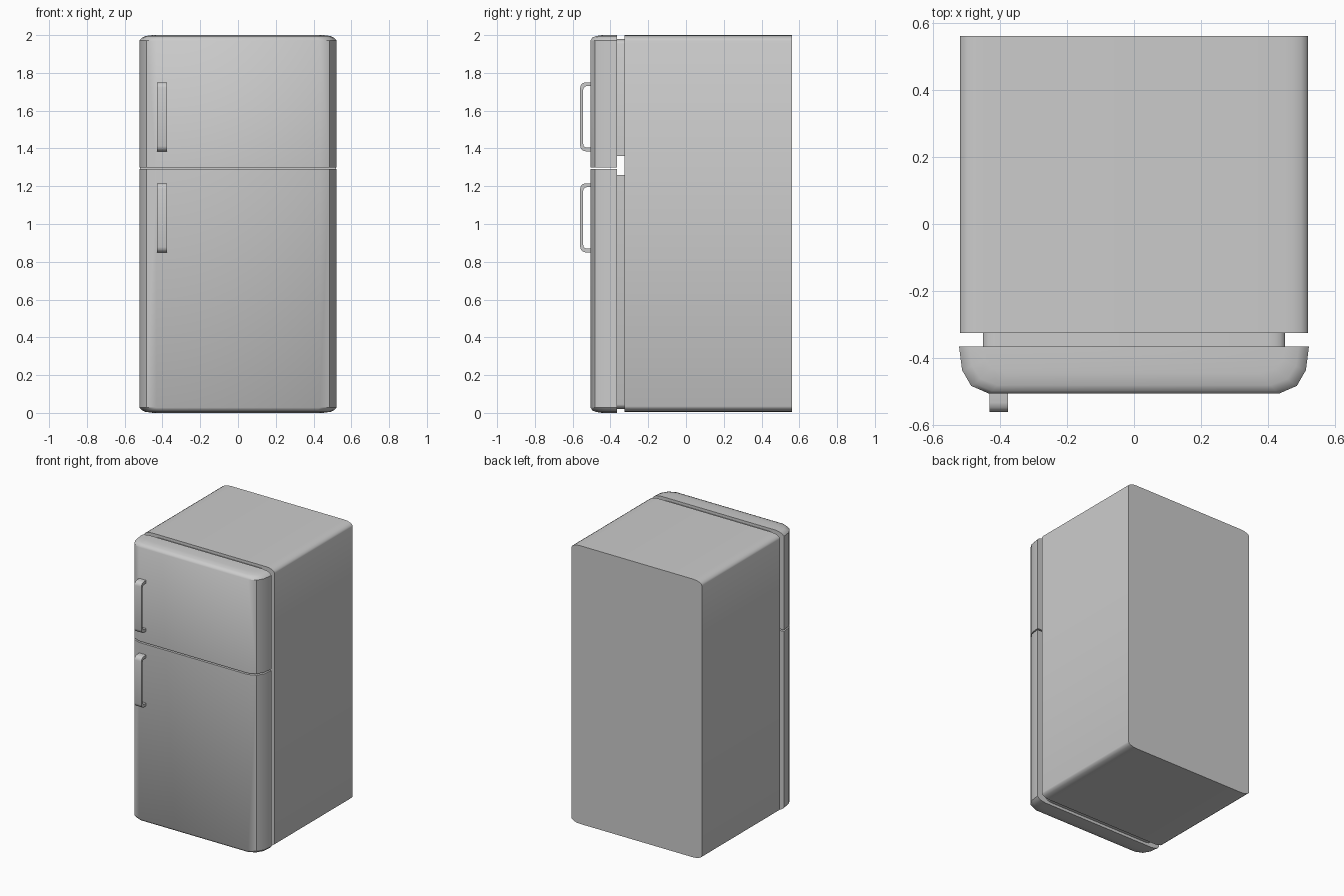
import bpy, bmesh
from math import sin, cos, pi, radians

if "Cube" in bpy.data.objects:
    bpy.data.objects.remove(bpy.data.objects["Cube"])


def finish(name, bm):
    bmesh.ops.recalc_face_normals(bm, faces=bm.faces)
    me = bpy.data.meshes.new(name)
    bm.to_mesh(me)
    bm.free()
    ob = bpy.data.objects.new(name, me)
    bpy.context.collection.objects.link(ob)
    bpy.ops.object.select_all(action='DESELECT')
    ob.select_set(True)
    bpy.context.view_layer.objects.active = ob
    bpy.ops.object.shade_smooth_by_angle(angle=radians(35))
    return ob


def loft(name, rings):
    """Skin a list of equal-length closed rings and cap both ends."""
    bm = bmesh.new()
    loops = [[bm.verts.new(p) for p in r] for r in rings]
    n = len(loops[0])
    for a, b in zip(loops, loops[1:]):
        for i in range(n):
            j = (i + 1) % n
            bm.faces.new((a[i], a[j], b[j], b[i]))
    bm.faces.new(loops[0])
    bm.faces.new(loops[-1])
    return finish(name, bm)


def slab(name, w, z0, z1, y0, y1, rx, r_low, r_high, n=4):
    """Upright slab whose corners are elliptical, extruded along y."""
    pts = []
    for sx, sz, rz in ((1, 1, r_high), (-1, 1, r_high), (-1, -1, r_low), (1, -1, r_low)):
        cx, cz = sx * (w - rx), (z1 - rz if sz > 0 else z0 + rz)
        if not rz:
            pts.append((sx * w, cz))
            continue
        arc = [(cx + sx * rx * cos(k * pi / 2 / n), cz + sz * rz * sin(k * pi / 2 / n))
               for k in range(n + 1)]
        pts += arc if sx * sz > 0 else arc[::-1]
    return loft(name, [[(x, y, z) for x, z in pts] for y in (y0, y1)])


# Cabinet and the two recessed door seals
slab("cabinet", 0.518, 0.005, 2.0, -0.325, 0.56, 0.07, 0.03, 0.03)
slab("lower_seal", 0.45, 0.02, 1.26, -0.37, -0.32, 0.05, 0.025, 0)
slab("upper_seal", 0.45, 1.36, 1.98, -0.37, -0.32, 0.05, 0, 0.025)

# Doors: plan outline stacked in z, crowned at the outer end
HALF = [(0.521, -0.365), (0.512, -0.435), (0.485, -0.482), (0.432, -0.505)]
PLAN = HALF + [(-x, y) for x, y in reversed(HALF)]
CROWN = [(0.028, 0, 0), (0.014, 0.012, 0.008), (0.006, 0.03, 0.025), (0, 0.07, 0.06)]


def door(name, seam, end):
    s = 1 if end > seam else -1
    levels = [(seam, 0, 0)] + [(end - s * h, dx, dy) for h, dx, dy in CROWN]
    rings = []
    for z, dx, dy in levels:
        kx, ky = 1 - dx / 0.521, 1 - dy / 0.14
        rings.append([(x * kx, -0.365 + (y + 0.365) * ky, z) for x, y in PLAN])
    loft(name, rings)


door("lower_door", 1.29, 0.0)
door("upper_door", 1.30, 2.0)


# Handles: C-shaped bracket with rounded outer and inner corners
def handle(name, z0, z1):
    zc, h = (z0 + z1) / 2, (z1 - z0) / 2

    def side(front, half, r):
        top = [(-0.49, half)]
        for k in range(4):
            a = k * pi / 6
            top.append((front + r - r * sin(a), half - r + r * cos(a)))
        return top + [(y, -z) for y, z in reversed(top)]

    outer, inner = side(-0.56, h, 0.028), side(-0.544, h - 0.02, 0.018)
    rings = [[(x0, o[0], zc + o[1]), (x1, o[0], zc + o[1]),
              (x1, i[0], zc + i[1]), (x0, i[0], zc + i[1])]
             for o, i in zip(outer, inner) for x0, x1 in [(-0.43, -0.375)]]
    loft(name, rings)


handle("lower_handle", 0.85, 1.215)
handle("upper_handle", 1.385, 1.75)
